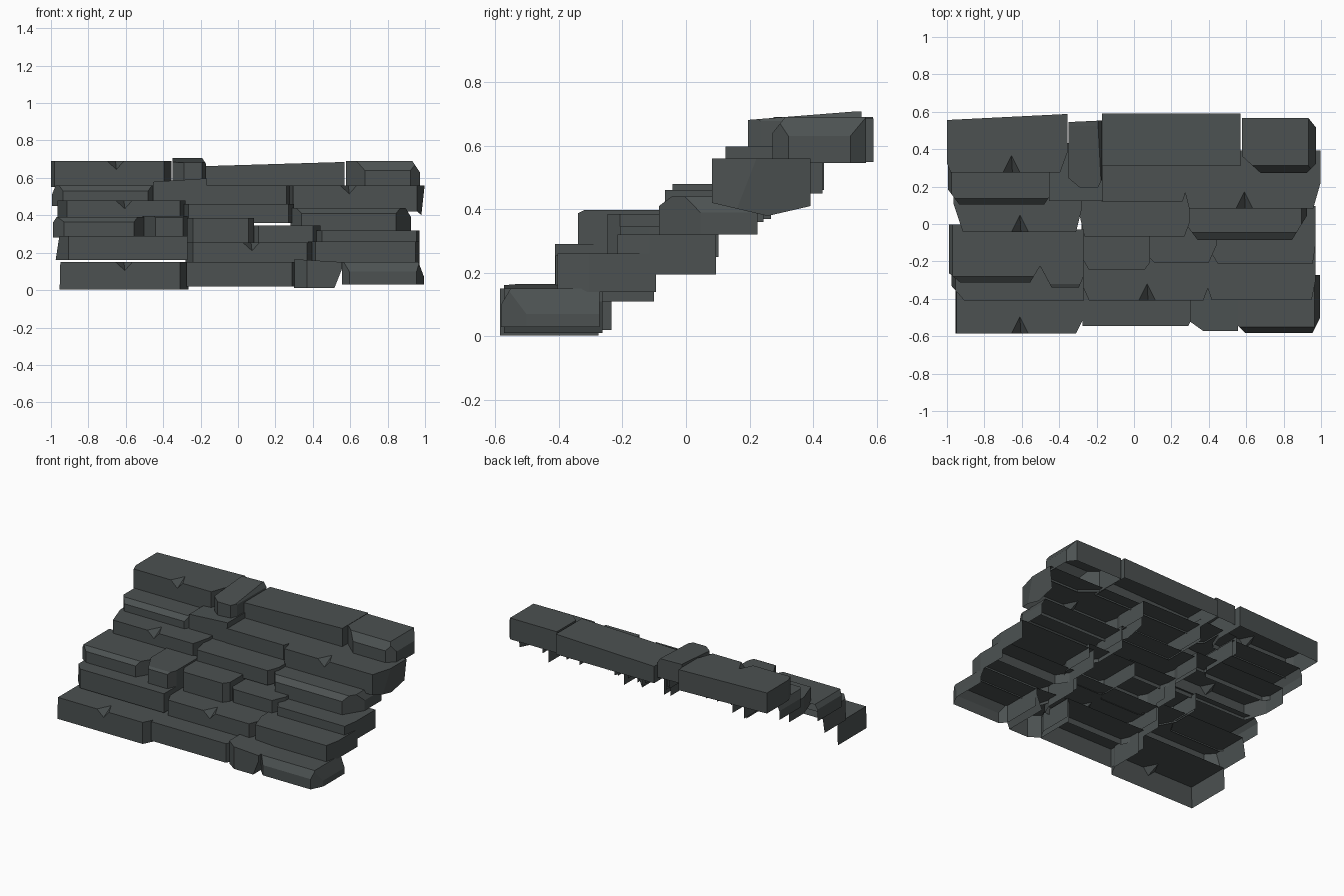
import bpy, bmesh
from mathutils import Vector

if "Cube" in bpy.data.objects:
    bpy.data.objects.remove(bpy.data.objects["Cube"])

mat = bpy.data.materials.new("dark slate")
mat.diffuse_color = (0.072, 0.083, 0.083, 1)
mat.use_nodes = True
mat.node_tree.nodes["Principled BSDF"].inputs["Base Color"].default_value = mat.diffuse_color


def link(name, bm):
    bmesh.ops.recalc_face_normals(bm, faces=bm.faces[:])
    me = bpy.data.meshes.new(name)
    bm.to_mesh(me)
    bm.free()
    me.materials.append(mat)
    ob = bpy.data.objects.new(name, me)
    bpy.context.collection.objects.link(ob)
    return ob


def notch_out(ob, x, yf, zt):
    """Chip a small wedge out of the top front edge."""
    top, low = Vector((x, yf + .09, zt)), Vector((x + .005, yf, zt - .045))
    mid = (top + low) / 2
    pts = [top, low, Vector((x - .045, yf, zt)), Vector((x + .045, yf, zt))]
    bm = bmesh.new()
    v = [bm.verts.new(mid + (p - mid) * 1.6) for p in pts]
    for f in ((0, 1, 2), (0, 1, 3), (0, 2, 3), (1, 2, 3)):
        bm.faces.new([v[i] for i in f])
    cutter = link("chip_cutter", bm)
    cutter.hide_render = True
    mod = ob.modifiers.new("chip", 'BOOLEAN')
    mod.object, mod.operation, mod.solver = cutter, 'DIFFERENCE', 'EXACT'
    dg = bpy.context.evaluated_depsgraph_get()
    me = bpy.data.meshes.new_from_object(ob.evaluated_get(dg))
    ob.modifiers.clear()
    ob.data = me
    bpy.data.objects.remove(cutter)


def stone(name, x0, x1, yf, zb, zt, cuts=(), notch=None, yb=None):
    """Box with sliced corners. A cut is the distance along x, y, z from a
    corner; + is from left / front / top, - from right / back / bottom."""
    open_back = yb is None
    yb = yf + .31 if open_back else yb
    bm = bmesh.new()
    bmesh.ops.create_cube(bm, size=1)
    for v in bm.verts:
        v.co = ((x0 + x1) / 2 + v.co.x * (x1 - x0),
                (yf + yb) / 2 + v.co.y * (yb - yf),
                (zb + zt) / 2 + v.co.z * (zt - zb))
    for dx, dy, dz in cuts:
        corner = Vector((x0 if dx >= 0 else x1, yf if dy >= 0 else yb,
                         zt if dz >= 0 else zb))
        d = (dx, dy, -dz)
        n = Vector([-1 / c if c else 0 for c in d])
        k = next(i for i in range(3) if d[i])
        p = corner.copy()
        p[k] += d[k]
        bmesh.ops.bisect_plane(bm, geom=bm.verts[:] + bm.edges[:] + bm.faces[:],
                               plane_co=p, plane_no=n.normalized(), clear_outer=True)
        bmesh.ops.holes_fill(bm, edges=[e for e in bm.edges if e.is_boundary], sides=0)
    ob = link(name, bm)
    if notch is not None:
        notch_out(ob, notch, yf, zt)
    # undersides are open, and so are the backs below the top course
    bm = bmesh.new()
    bm.from_mesh(ob.data)
    bm.normal_update()
    gone = [f for f in bm.faces
            if f.normal.z < -.5 or (open_back and f.normal.y > .7)]
    bmesh.ops.delete(bm, geom=gone, context='FACES')
    bm.to_mesh(ob.data)
    bm.free()
    return ob


# Course 1
stone("step1_left", -.96, -.265, -.585, .003, .15,
      [(-.045, .09, 0), (.01, 0, .4)], -.61)
stone("step1_middle", -.275, .33, -.545, .02, .15, [(-.04, .08, 0)])
stone("step1_small", .30, .555, -.572, .01, .165,
      [(.07, .05, 0), (-.25, 0, .015), (-.04, 0, -.1)])
stone("step1_right", .555, .995, -.582, .03, .15,
      [(.04, .04, 0), (-.04, .08, 0), (0, .03, .05), (-.03, 0, .08)])

# Course 2
stone("step2_left", -.975, -.27, -.412, .16, .29, [(.07, .08, 0), (.02, 0, .13)])
stone("step2_middle", -.28, .40, -.41, .11, .255, [(.04, .09, 0), (-.03, .08, 0)], .07)
stone("step2_right", .375, .97, -.405, .14, .26, [(.04, .12, 0), (-.02, .1, 0)])

# Course 3
stone("step3_left", -.99, -.495, -.312, .28, .39,
      [(.06, .05, 0), (-.06, .1, 0), (0, .03, .025), (.02, 0, .03)])
stone("step3_block", -.51, -.27, -.34, .28, .397,
      [(.07, .13, 0), (-.025, .06, 0), (0, .02, .01)])
stone("step3_middle", -.28, .085, -.247, .25, .385, [(.04, .07, 0), (-.03, .04, 0)])
stone("step3_small", .08, .44, -.207, .25, .345, [(.03, .03, 0), (-.04, .09, 0)])
stone("step3_right", .40, .97, -.215, .195, .32, [(.05, .08, 0), (-.015, .1, 0)])

# Course 4
stone("step4_left", -.965, -.28, -.042, .37, .48, [(.05, .15, 0), (-.03, .12, 0)], -.61)
stone("step4_middle", -.295, .30, -.066, .36, .46, [(.03, .13, 0), (-.03, .08, 0)])
stone("step4_right", .28, .925, -.085, .32, .44,
      [(.06, .08, 0), (-.08, .13, 0), (0, .04, .03), (-.03, 0, .05)])

# Course 5
stone("step5_left", -.995, -.44, .105, .45, .56,
      [(.06, .08, 0), (-.04, .06, 0), (0, .03, .03), (.02, 0, .05)])
stone("step5_block", -.455, -.165, .124, .46, .597, [(.28, 0, .018)])
stone("step5_middle", -.175, .285, .12, .45, .56, [(-.025, .08, 0)])
stone("step5_right", .265, .998, .082, .38, .56,
      [(.03, .12, 0), (-.04, .14, 0), (0, .17, -.04), (0, -.13, -.03), (-.02, 0, -.18)], .59)

# Top course, closed at the back
stone("top_left", -1, -.355, .275, .55, .69,
      [(.64, -.032, 0), (-.04, .11, 0), (.02, .05, 0)], -.655, yb=.588)
stone("top_block", -.35, -.172, .195, .575, .707,
      [(.06, .05, 0), (0, .33, .026), (-.02, .04, 0), (.17, -.008, 0), (-.02, 0, .03)], yb=.553)
stone("top_middle", -.172, .57, .31, .548, .685, [(.735, 0, .022)], yb=.59)
stone("top_right", .578, .972, .272, .545, .69,
      [(.1, .09, 0), (-.05, .05, 0), (-.04, -.05, 0), (0, .04, .05), (-.04, 0, .06)], yb=.567)
